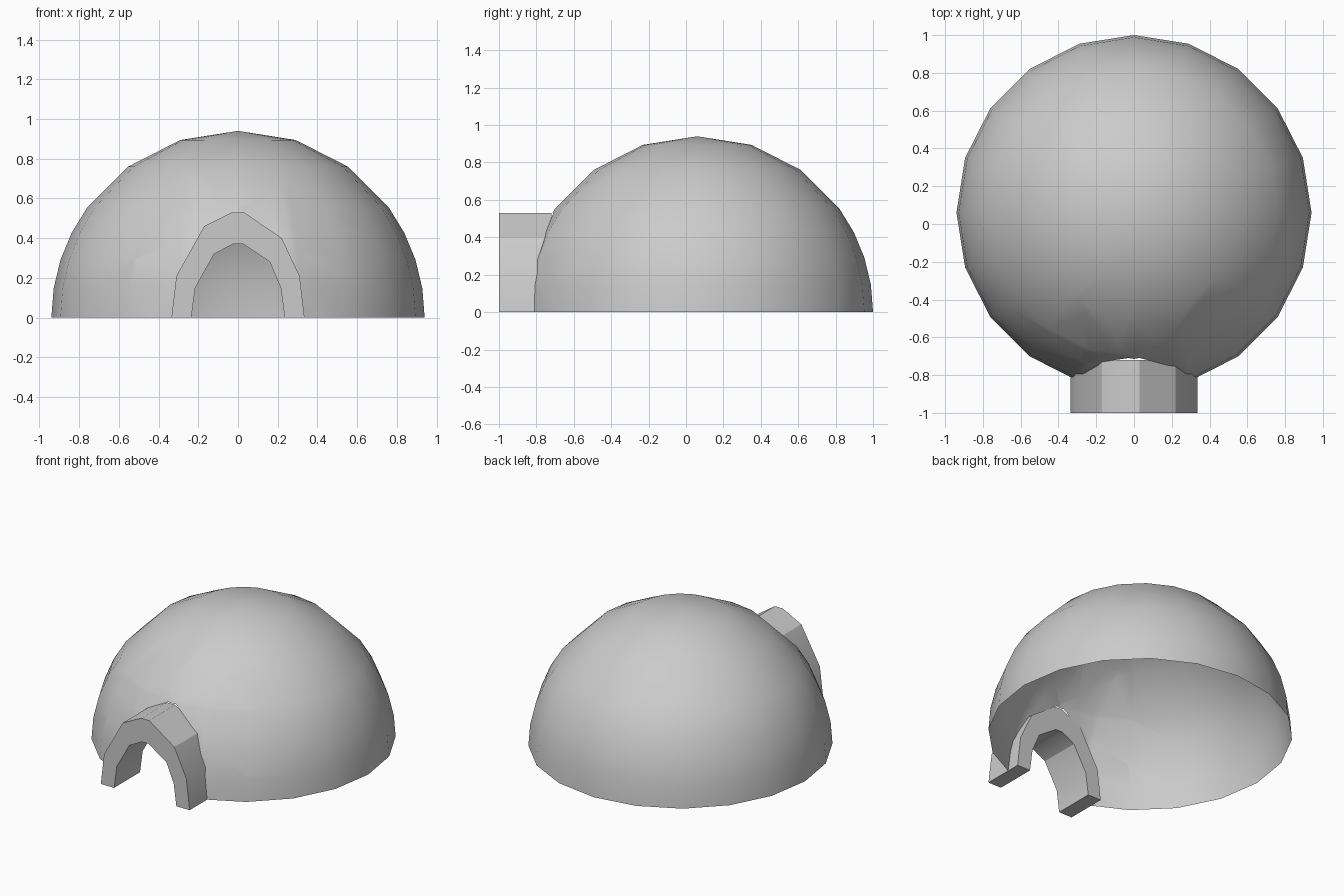
import bpy, bmesh
from math import sin, cos, pi, radians
from mathutils import Vector

if "Cube" in bpy.data.objects:
    bpy.data.objects.remove(bpy.data.objects["Cube"])

R, CY = 0.94, 0.06          # dome radius and centre
FRONT, BACK = -1.0, -0.72   # tunnel ends

# Arch outlines (x, z), left foot to right foot
OUTER = [(-.335, 0), (-.31, .21), (-.17, .46), (-.03, .53), (.03, .53), (.22, .40), (.31, .21), (.335, 0)]
INNER = [(-.235, 0), (-.215, .15), (-.12, .32), (-.025, .37), (.025, .37), (.16, .28), (.215, .15), (.235, 0)]


def finish(bm, name, angle):
    mesh = bpy.data.meshes.new(name)
    bm.to_mesh(mesh)
    bm.free()
    ob = bpy.data.objects.new(name, mesh)
    bpy.context.collection.objects.link(ob)
    bpy.ops.object.select_all(action='DESELECT')
    ob.select_set(True)
    bpy.context.view_layer.objects.active = ob
    bpy.ops.object.shade_smooth_by_angle(angle=radians(angle))
    return ob


# Dome: open 20-sided half sphere, with finer rings near the ground
bm = bmesh.new()
profile = [bm.verts.new((R * sin(radians(a)), CY, R * cos(radians(a))))
           for a in (0, 18, 36, 54, 63, 72, 81, 90)]
edges = [bm.edges.new(p) for p in zip(profile, profile[1:])]
bmesh.ops.spin(bm, geom=profile + edges, cent=(0, CY, 0), axis=(0, 0, 1),
               angle=2 * pi, steps=20, use_merge=False)
bmesh.ops.remove_doubles(bm, verts=bm.verts[:], dist=1e-4)

# Doorway: slice the dome along the arch outline and remove the inside
planes = []
for (x0, z0), (x1, z1) in zip(OUTER, OUTER[1:]):
    planes.append((Vector((x0, 0, z0)), Vector((z0 - z1, 0, x1 - x0)).normalized()))


def near_door(f):
    c = f.calc_center_median()
    return c.y < -0.4 and abs(c.x) < 0.5 and c.z < 0.7


for co, no in planes:
    faces = [f for f in bm.faces if near_door(f)]
    geom = set(faces)
    for f in faces:
        geom.update(f.edges)
        geom.update(f.verts)
    bmesh.ops.bisect_plane(bm, geom=list(geom), dist=1e-5, plane_co=co, plane_no=no)
inside = [f for f in bm.faces if f.calc_center_median().y < -0.4
          and all((f.calc_center_median() - co).dot(no) < 0 for co, no in planes)]
bmesh.ops.delete(bm, geom=inside, context='FACES')
bmesh.ops.recalc_face_normals(bm, faces=bm.faces[:])
if max(bm.faces, key=lambda f: f.calc_center_median().z).normal.z < 0:
    bmesh.ops.reverse_faces(bm, faces=bm.faces[:])
finish(bm, "dome", 40)

# Entrance tunnel: solid arch extruded front to back
bm = bmesh.new()
rows = [[bm.verts.new((x, y, z)) for x, z in pts]
        for pts, y in ((OUTER, FRONT), (OUTER, BACK), (INNER, BACK), (INNER, FRONT))]
for i in range(4):
    a, b = rows[i], rows[(i + 1) % 4]
    for j in range(len(a) - 1):
        bm.faces.new((a[j], a[j + 1], b[j + 1], b[j]))
for j in (0, -1):
    bm.faces.new([r[j] for r in rows])
bmesh.ops.recalc_face_normals(bm, faces=bm.faces[:])
finish(bm, "entrance_tunnel", 30)
